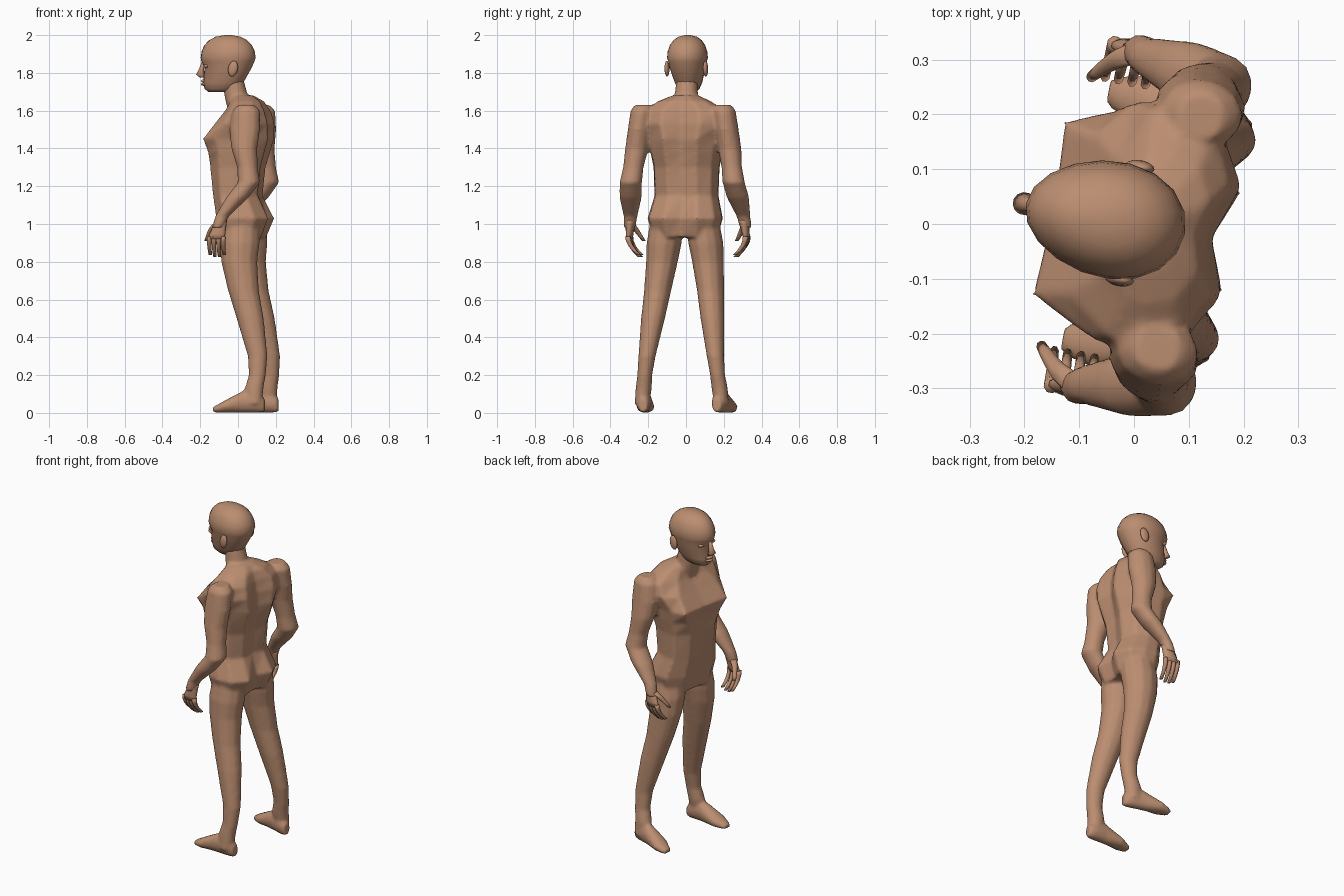
import bpy
import bmesh
from math import sin, cos, pi, radians
from mathutils import Matrix, Vector

default_cube = bpy.data.objects.get("Cube")
if default_cube:
    bpy.data.objects.remove(default_cube, do_unlink=True)

# The figure looks towards -x, turned a little around the vertical axis
TURN = radians(-10.5)

skin = bpy.data.materials.new("skin")
skin.use_nodes = True
skin_colour = (0.5, 0.27, 0.165, 1)
skin_shader = skin.node_tree.nodes["Principled BSDF"]
skin.diffuse_color = skin_colour
skin_shader.inputs["Base Color"].default_value = skin_colour


def bridge(bm, loops):
    """Join loops of points into one closed tube."""
    rings = [[bm.verts.new(point) for point in loop] for loop in loops]
    count = len(rings[0])
    for low, high in zip(rings, rings[1:]):
        for i in range(count):
            j = (i + 1) % count
            bm.faces.new((low[i], low[j], high[j], high[i]))
    bm.faces.new(rings[0][::-1])
    bm.faces.new(rings[-1])


def ellipse(centre, across, along, sides=12):
    """Points around a centre, spanned by two half-axis vectors."""
    angles = [2 * pi * (i + 0.5) / sides for i in range(sides)]
    return [Vector(centre) + Vector(across) * cos(a) + Vector(along) * sin(a)
            for a in angles]


def flat_ring(x, y, z, depth, width, sides=12):
    """A level ring: depth runs front to back, width runs sideways."""
    return ellipse((x, y, z), (depth, 0, 0), (0, width, 0), sides)


def ellipsoid(bm, centre, radii, tilt=0):
    matrix = (Matrix.Translation(Vector(centre)) @ Matrix.Rotation(tilt, 4, "Y")
              @ Matrix.Diagonal((*radii, 1)))
    bmesh.ops.create_uvsphere(bm, u_segments=12, v_segments=8, radius=1, matrix=matrix)


def finish(bm, name):
    bmesh.ops.recalc_face_normals(bm, faces=bm.faces[:])
    for face in bm.faces:
        face.smooth = True
    mesh = bpy.data.meshes.new(name)
    bm.to_mesh(mesh)
    bm.free()
    mesh.materials.append(skin)
    obj = bpy.data.objects.new(name, mesh)
    obj.rotation_euler.z = TURN
    bpy.context.collection.objects.link(obj)
    return obj


def torso_loop(z, width, back, front):
    """Half an outline, mirrored: grooved spine, chest corners near the armpits."""
    depth = back - front
    groove = max(0, 0.4 * (back - 0.09))
    corner = 0.5 + 0.3 * max(0, 1 - abs(z - 1.45) / 0.15)
    half = [(back, 0.45 * width), (back - 0.2 * depth, 0.88 * width),
            (back - 0.5 * depth, width), (front + 0.22 * depth, 0.96 * width),
            (front, corner * width)]
    left_side = [Vector((x, y, z)) for x, y in half]
    right_side = [Vector((x, -y, z)) for x, y in reversed(half)]
    spine = Vector((back - groove, 0, z))
    breastbone = Vector((front + 0.01, 0, z))
    return [spine, *left_side, breastbone, *right_side]


def neck_loop(z, x, radius):
    return flat_ring(x, 0, z, radius, radius)


def arm_loop(z, x, radius, side):
    """Arms drift outwards on the way down and stay slim from the front."""
    outward = 0.46 - 0.15 * z
    return flat_ring(x, side * outward, z, radius, min(radius, 0.062))


def leg_loop(z, x, radius, side):
    """Legs stand apart, wider towards the floor."""
    outward = 0.22 - 0.12 * z
    return flat_ring(x, side * outward, z, radius, 0.87 * radius)


def foot_loop(x, half_height, half_width, side):
    """Upright rings from heel to toe, resting on the floor, toes turned out."""
    outward = 0.22 - 0.12 * x
    return ellipse((x, side * outward, half_height), (0, half_width, 0), (0, 0, half_height))


# Height, half width, back and front of the torso
torso = [(.93, .17, .14, -.08), (1.03, .2, .18, -.1), (1.15, .17, .12, -.12),
         (1.3, .175, .135, -.135), (1.38, .19, .16, -.14), (1.45, .2, .18, -.16),
         (1.53, .23, .18, -.1), (1.6, .22, .16, -.05), (1.65, .14, .13, -.03),
         (1.68, .07, .08, -.03)]
# Height, forward position and radius of the neck and limbs
neck = [(1.58, .04, .09), (1.68, -.01, .063), (1.78, -.03, .056)]
arm = [(1.63, .085, .045), (1.6, .085, .075), (1.5, .08, .083), (1.4, .08, .07),
       (1.3, .1, .055), (1.22, .11, .06), (1.14, .05, .06), (1.04, -.03, .037),
       (.98, -.05, .032)]
leg = [(1, .035, .1), (.9, .03, .107), (.8, .03, .097), (.65, .055, .083), (.5, .095, .073),
       (.3, .14, .053), (.2, .14, .046), (.13, .125, .05), (.05, .125, .045)]
# Position, half height and half width of the foot
foot = [(.18, .04, .025), (.14, .055, .04), (.07, .06, .042), (-.03, .033, .05),
        (-.09, .016, .027)]

# Torso, neck, arms and legs, blended into one skin
bm = bmesh.new()
bridge(bm, [torso_loop(*level) for level in torso])
bridge(bm, [neck_loop(*level) for level in neck])
for side in (1, -1):
    bridge(bm, [arm_loop(*level, side) for level in arm])
    bridge(bm, [leg_loop(*level, side) for level in leg])
    bridge(bm, [foot_loop(*level, side) for level in foot])
body = finish(bm, "body")
blend = body.modifiers.new("blend", "REMESH")
blend.mode = "VOXEL"
blend.voxel_size = 0.01
blend.use_smooth_shade = True
soften = body.modifiers.new("soften", "SMOOTH")
soften.factor = 0.5
soften.iterations = 5

# Hands: palm, four curled fingers and a thumb
steps = [i / 4 for i in range(5)]
for side, name in ((1, "right_hand"), (-1, "left_hand")):
    bm = bmesh.new()
    bridge(bm, [flat_ring(-.03 - .03 * t, side * (.304 + .012 * t), 1.03 - .11 * t,
                          .028 + .02 * t, .028 - .012 * t) for t in steps])
    for finger in range(4):
        x = -.095 + .025 * finger
        reach = 0.11 if finger in (1, 2) else 0.1
        bridge(bm, [flat_ring(x - .006 * t, side * (.317 - .06 * t * t), .935 - reach * t,
                              .014 - .005 * t, .015 - .003 * t, sides=8) for t in steps])
    bridge(bm, [flat_ring(-.06 - .065 * t ** .7, side * (.305 - .055 * t), 1 - .09 * t,
                          .02 - .01 * t, .02 - .01 * t, sides=8) for t in steps])
    finish(bm, name)


def head_loop(z, front, back, width, sides=18):
    """Egg-shaped ring, broader at the back of the skull."""
    middle, reach = (front + back) / 2, (back - front) / 2
    angles = [2 * pi * i / sides for i in range(sides)]
    return [(middle + reach * cos(a), width * sin(a) * (1 + 0.1 * cos(a)), z) for a in angles]


# Head: jaw and face rings, then a rounded dome
face = [(1.7, -.16, -.03, .037), (1.715, -.18, 0, .055), (1.75, -.187, .03, .072),
        (1.83, -.18, .075, .095), (1.86, -.197, .088, .101)]
dome = []
for step in range(6):
    lift = radians(17 * step)
    spread = cos(lift) ** 0.8
    middle, reach = -.053, .148 * spread
    dome.append((1.88 + .12 * sin(lift), middle - reach, middle + reach, .107 * spread))
bm = bmesh.new()
bridge(bm, [head_loop(*level) for level in face + dome])
finish(bm, "head")

# Nose and lips
nose = [(1.86, -.186, .009), (1.815, -.198, .014), (1.79, -.204, .021), (1.775, -.19, .015)]
bm = bmesh.new()
bridge(bm, [neck_loop(*level) for level in nose])
finish(bm, "nose")
bm = bmesh.new()
for height in (1.74, 1.757):
    ellipsoid(bm, (-.18, 0, height), (.02, .026, .009))
finish(bm, "lips")

# Eyelids and ears
for side, name in ((1, "right"), (-1, "left")):
    bm = bmesh.new()
    ellipsoid(bm, (-.163, side * .042, 1.836), (.014, .02, .01))
    finish(bm, name + "_eyelid")
    bm = bmesh.new()
    ellipsoid(bm, (-.008, side * .104, 1.822), (.026, .013, .042), tilt=radians(12))
    finish(bm, name + "_ear")
